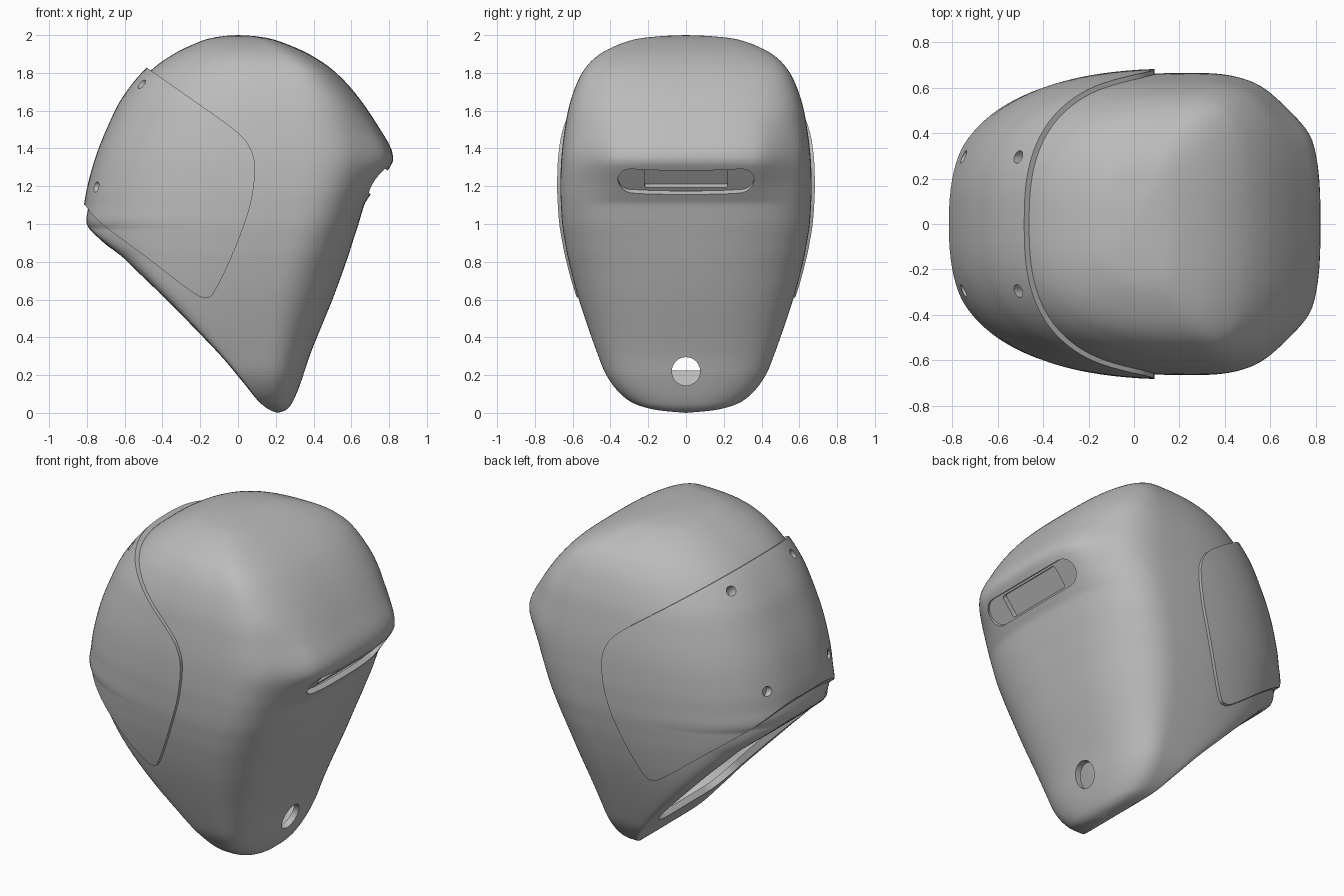
import bpy, bmesh, math
from mathutils import Vector

if "Cube" in bpy.data.objects:
    bpy.data.objects.remove(bpy.data.objects["Cube"])

X, Y, Z = Vector((1, 0, 0)), Vector((0, 1, 0)), Vector((0, 0, 1))
CENTRE = Vector((0.05, 0, 1.1))

grey = bpy.data.materials.new("Housing grey")
grey.use_nodes = True
grey.diffuse_color = (0.5, 0.5, 0.5, 1)
grey.node_tree.nodes["Principled BSDF"].inputs["Base Color"].default_value = (0.5, 0.5, 0.5, 1)


def make_object(name, bm):
    bmesh.ops.recalc_face_normals(bm, faces=bm.faces)
    mesh = bpy.data.meshes.new(name)
    bm.to_mesh(mesh)
    bm.free()
    obj = bpy.data.objects.new(name, mesh)
    mesh.materials.append(grey)
    bpy.context.collection.objects.link(obj)
    return obj


def spline(points, steps):
    """Smooth open curve through points of any dimension."""
    p = [Vector(q) for q in points]
    p = [p[0]] + p + [p[-1]]
    out = []
    for a, b, c, d in zip(p, p[1:], p[2:], p[3:]):
        for i in range(steps):
            t = i / steps
            out.append(0.5 * (2 * b + (c - a) * t + (2 * a - 5 * b + 4 * c - d) * t * t
                              + (3 * b - a - 3 * c + d) * t ** 3))
    return out + [p[-1]]


def ease(value, start, end):
    t = min(max((value - start) / (end - start), 0), 1)
    return t * t * (3 - 2 * t)


# Height, left edge, right edge, half width; the lip is added apart
PROFILE = [
    (0, .21, .21, 0), (.02, .16, .26, .18), (.07, .1, .295, .31), (.18, .01, .34, .41),
    (.33, -.12, .39, .475), (.6, -.385, .5, .567), (.8, -.6, .573, .62), (.92, -.735, .612, .643),
    (1.0, -.8, .638, .655), (1.1, -.79, .668, .662), (1.2, -.772, .704, .665),
    (1.35, -.73, .757, .66), (1.5, -.67, .72, .642), (1.65, -.595, .652, .612),
    (1.8, -.475, .52, .55), (1.9, -.34, .375, .455),
    (1.97, -.19, .21, .3), (1.993, -.09, .1, .15), (2, 0, 0, 0)]
LIP_TOP, LIP_EDGE, LIP_FOOT, LIP_SIZE = 1.68, 1.325, 1.11, .065


def lip_reach(z):
    """How far the lip stands out from the right side at a height."""
    if z > LIP_EDGE:
        return LIP_SIZE * ease(z, LIP_TOP, LIP_EDGE)
    return LIP_SIZE * min(max((z - LIP_FOOT) / (LIP_EDGE - LIP_FOOT), 0), 1)


def housing(name, scale=1.0, sides=128):
    """Lofted rounded sections, scaled about the middle of the housing."""
    bm = bmesh.new()
    rows = spline(PROFILE, 7)
    place = lambda x, y, z: bm.verts.new(CENTRE + (Vector((x, y, z)) - CENTRE) * scale)
    rings = []
    for z, lo, hi, w in rows[1:-1]:
        # The left wall runs straight down until the sloping underside cuts it
        wall = min(lo, -.79) if z < 1.1 else lo
        mid, reach = (lo + hi) / 2, 0.25 * (hi - lo)
        widest = .15 + .11 * ease(z, .4, 1.15)
        xc = min(max(widest, mid - reach), mid + reach)
        soft = min(.08, .5 * (lo - wall), .3 * (hi - lo))
        right_power = 2.45 + .5 * ease(z, .7, 1.25)
        ring = []
        for i in range(sides):
            a = 2 * math.pi * i / sides
            c, s = math.cos(a), math.sin(a)
            n = right_power if c > 0 else 2.6
            y = math.copysign(abs(s) ** (2 / n) * w, s)
            u = abs(c) ** (2 / n)
            if c > 0:
                x = xc + u * (hi - xc + lip_reach(z) * (1 - ease(abs(y), .36, .58)))
            else:
                x = xc - u * (xc - wall)
                x = (x + lo + math.hypot(x - lo, soft)) / 2 if wall < lo else x
            ring.append(place(x, y, z))
        rings.append(ring)
    for r, q in zip(rings, rings[1:]):
        for i in range(sides):
            j = (i + 1) % sides
            bm.faces.new((r[i], r[j], q[j], q[i]))
    for row, ring in ((rows[0], rings[0]), (rows[-1], rings[-1])):
        tip = place(row[1], 0, row[0])
        for i in range(sides):
            bm.faces.new((tip, ring[i], ring[(i + 1) % sides]))
    return make_object(name, bm)


def rounded(w, h, r, seg=8):
    """Outline of a rounded rectangle."""
    pts = []
    for k, (sx, sy) in enumerate(((1, 1), (-1, 1), (-1, -1), (1, -1))):
        for i in range(seg + 1):
            a = math.pi / 2 * (k + i / seg)
            pts.append((sx * (w / 2 - r) + r * math.cos(a), sy * (h / 2 - r) + r * math.sin(a)))
    return pts


def prism(name, pts, u, v, centre, depth):
    """Outline in the u, v plane, extruded evenly both ways."""
    bm = bmesh.new()
    axis = u.cross(v).normalized()
    base = [bm.verts.new(Vector(centre) + u * p[0] + v * p[1] - axis * depth / 2) for p in pts]
    face = bm.faces.new(base)
    top = bmesh.ops.extrude_face_region(bm, geom=[face])["geom"]
    bmesh.ops.translate(bm, vec=axis * depth, verts=[g for g in top if isinstance(g, bmesh.types.BMVert)])
    bmesh.ops.remove_doubles(bm, verts=bm.verts, dist=1e-5)
    return make_object(name, bm)


def combine(obj, tool, operation="DIFFERENCE"):
    tool.hide_render = True
    mod = obj.modifiers.new("Cut", "BOOLEAN")
    mod.operation, mod.object, mod.solver = operation, tool, "EXACT"
    bpy.context.view_layer.objects.active = obj
    bpy.ops.object.modifier_apply(modifier=mod.name)
    bpy.data.objects.remove(tool)


# Hollow main shell
shell = housing("main_shell")
combine(shell, housing("cavity", 0.94))

# Large opening on the sloping underside
slope = Vector((-.7, 0, .71)).normalized()
combine(shell, prism("underside_opening", rounded(.96, .72, .17), slope, Y, (-.34, 0, .54), .4))

# Round cable hole low on the right
combine(shell, prism("cable_hole", rounded(.15, .15, .0749), Y, Z, (.4, 0, .22), .4))

# Slot under the lip, with a stepped tray behind it
lip = Vector((.14, 0, .18)).normalized()
out = Y.cross(lip)
slot_middle = Vector((.745, 0, 1.222))
combine(shell, prism("lip_slot", rounded(.72, .155, .077), Y, lip, slot_middle, .14))
tray = prism("slot_tray", rounded(.76, .19, .09), Y, lip, slot_middle - out * .065, .06)
combine(tray, prism("tray_recess", rounded(.44, .13, .015), Y, lip, slot_middle - out * .035, .06))

# Raised cover panel wrapping the left side
edge = spline([(-.81, 1.1), (-.72, 1.0), (-.5, .835), (-.25, .645), (-.17, .61), (-.12, .65),
               (-.02, .86), (.065, 1.1), (.09, 1.3), (.06, 1.41), (-.02, 1.5),
               (-.25, 1.665), (-.48, 1.825)], 5)
outline = [(-1.1, 1.1)] + [tuple(p) for p in edge] + [(-.75, 2.05), (-1.1, 2.05)]
panel = housing("cover_panel", 1.03)
combine(panel, prism("panel_region", outline, X, Z, (0, 0, 0), 2), "INTERSECT")
combine(panel, housing("panel_inside", 0.97))

# Four screw holes in the panel
for x, z, direction in ((-.515, 1.745, Vector((-.75, 0, .66))), (-.785, 1.2, Vector((-1, 0, .12)))):
    for y in (-.295, .295):
        side = direction.normalized().cross(Y)
        for part in (panel, shell):
            combine(part, prism("screw_hole", rounded(.056, .056, .0279, 5), Y, side, (x, y, z), .12))

# Smooth shading with sharp edges kept
for obj in (shell, panel, tray):
    bpy.ops.object.select_all(action="DESELECT")
    obj.select_set(True)
    bpy.context.view_layer.objects.active = obj
    bpy.ops.object.shade_smooth_by_angle(angle=math.radians(30))
